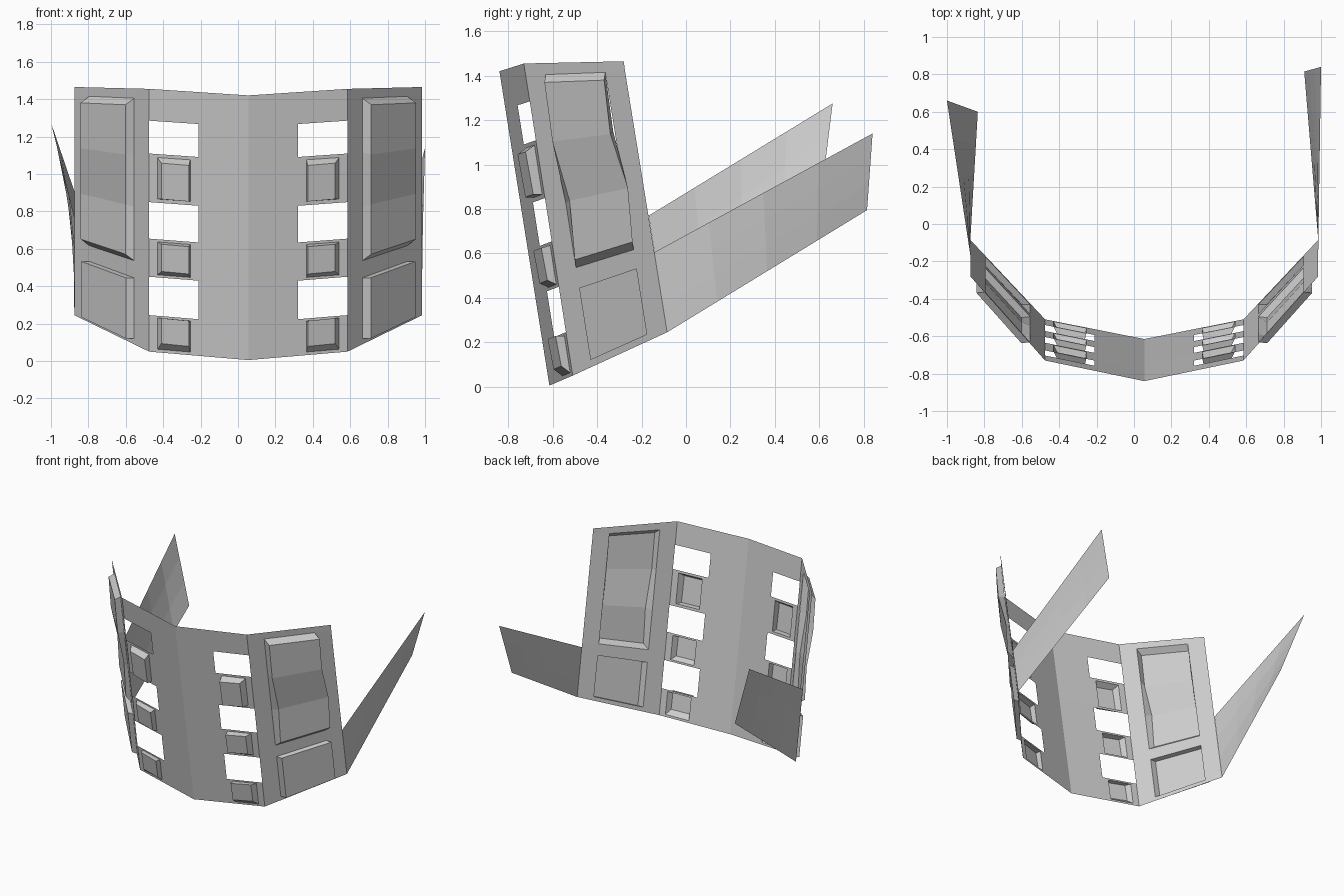
import bpy
from mathutils import Vector

if "Cube" in bpy.data.objects:
    bpy.data.objects.remove(bpy.data.objects["Cube"])

CX = 0.055
# fold lines of the shell: (bottom, top), x measured from the centre line
FOLDS = [((0, -0.615, 0.005), (0, -0.84, 1.42)),
         ((0.53, -0.51, 0.05), (0.53, -0.73, 1.455)),
         ((0.93, -0.085, 0.245), (0.93, -0.28, 1.465))]


def point(side, panel, u, v):
    """Point on a shell panel; u runs outward, v runs up."""
    a, b = [Vector(p[0]).lerp(Vector(p[1]), v) for p in FOLDS[panel:panel + 2]]
    p = a.lerp(b, u)
    if panel == 1:
        p.y -= 0.01 * u * max(0, 1 - abs(v - 0.76) / 0.24)
    return Vector((CX + side * p.x, p.y, p.z))


def make(name, quads):
    verts = [p for q in quads for p in q]
    faces = [tuple(range(i, i + 4)) for i in range(0, len(verts), 4)]
    me = bpy.data.meshes.new(name)
    me.from_pydata(verts, [], faces)
    ob = bpy.data.objects.new(name, me)
    bpy.context.collection.objects.link(ob)
    return ob


def shell(name, side, panel, us, vs, skip):
    """Panel cut into cells, leaving the cells in skip open."""
    quads = []
    for u0, u1 in zip(us, us[1:]):
        for v0, v1 in zip(vs, vs[1:]):
            if not skip((u0 + u1) / 2, (v0 + v1) / 2):
                q = [point(side, panel, *c) for c in
                     ((u0, v0), (u1, v0), (u1, v1), (u0, v1))]
                quads.append(q if side > 0 else q[::-1])
    make(name, quads)


def raised(name, side, panel, u, v, push, low, high, inner, outer, bend=(0, 0)):
    """Open-backed box pushed out of the panel, with tapered walls."""
    base, face = [], []
    n = len(bend) - 1
    for i, bulge in enumerate(bend):
        t = i / n
        row = [point(side, panel, k, v[0] + (v[1] - v[0]) * t) for k in u]
        dz = low * (1 - t) - high * t
        base.append(row)
        face.append([p + Vector((side * (push[0] + e), push[1] + bulge, dz))
                     for p, e in zip(row, (inner, -outer))])
    quads = []
    for i in range(n):
        quads += [[face[i][0], face[i][1], face[i + 1][1], face[i + 1][0]],
                  [base[i][0], face[i][0], face[i + 1][0], base[i + 1][0]],
                  [face[i][1], base[i][1], base[i + 1][1], face[i + 1][1]]]
    quads += [[base[0][0], base[0][1], face[0][1], face[0][0]],
              [face[n][0], face[n][1], base[n][1], base[n][0]]]
    make(name, [q if side > 0 else q[::-1] for q in quads])


def inside(k, spans):
    return any(a < k < b for a, b in spans)


WINDOWS = [(0.139, 0.285), (0.43, 0.569), (0.754, 0.879)]
BLOCKS = [(0.012, 0.13), (0.295, 0.42), (0.583, 0.741)]
BLOCK_INSET = [(0.03, 0.0), (0.018, 0.012), (0.0, 0.03)]
front_v = sorted({0, 1, *[k for s in WINDOWS + BLOCKS for k in s]})
BIG, SMALL = (0.327, 0.962), (0.023, 0.26)

for side, tag in ((-1, "left"), (1, "right")):
    # front half with windows and block openings
    shell("front_panel_" + tag, side, 0, [0, 0.5, 0.585, 0.915, 1], front_v,
          lambda u, v: (u > 0.5 and inside(v, WINDOWS)) or
          (0.585 < u < 0.915 and inside(v, BLOCKS)))
    for i, (v, (low, high)) in enumerate(zip(BLOCKS, BLOCK_INSET)):
        raised(f"block_{tag}_{i}", side, 0, (0.585, 0.915), v,
               (0, -0.04), low, high, 0.008, 0.02)
    # angled side panel with a large and a small raised plate
    shell("side_panel_" + tag, side, 1, [0, 0.2, 0.8, 1],
          [0, *SMALL, *BIG, 1],
          lambda u, v: 0.2 < u < 0.8 and inside(v, [BIG, SMALL]))
    raised("large_plate_" + tag, side, 1, (0.2, 0.8), BIG,
           (0.047, -0.005), 0.035, 0.035, 0, 0, (0, 0.022, -0.008, 0))
    raised("small_plate_" + tag, side, 1, (0.2, 0.8), SMALL,
           (0.045, 0), 0, 0, 0, 0)

# rear straps: attach bottom, attach top, end bottom, end top
STRAPS = {
    "left_strap": ((-0.875, -0.085, 0.245), (-0.875, -0.168, 0.77),
                   (-0.835, 0.60, 0.79), (-1.0, 0.66, 1.275)),
    "right_strap": ((0.985, -0.085, 0.245), (0.985, -0.143, 0.605),
                    (0.91, 0.815, 0.795), (1.0, 0.84, 1.14))}
for name, corners in STRAPS.items():
    a, b, c, d = map(Vector, corners)
    grid = [[a.lerp(c, t / 4).lerp(b.lerp(d, t / 4), s / 3) for s in range(4)]
            for t in range(5)]
    make(name, [[grid[t][s], grid[t + 1][s], grid[t + 1][s + 1], grid[t][s + 1]]
                for t in range(4) for s in range(3)])
